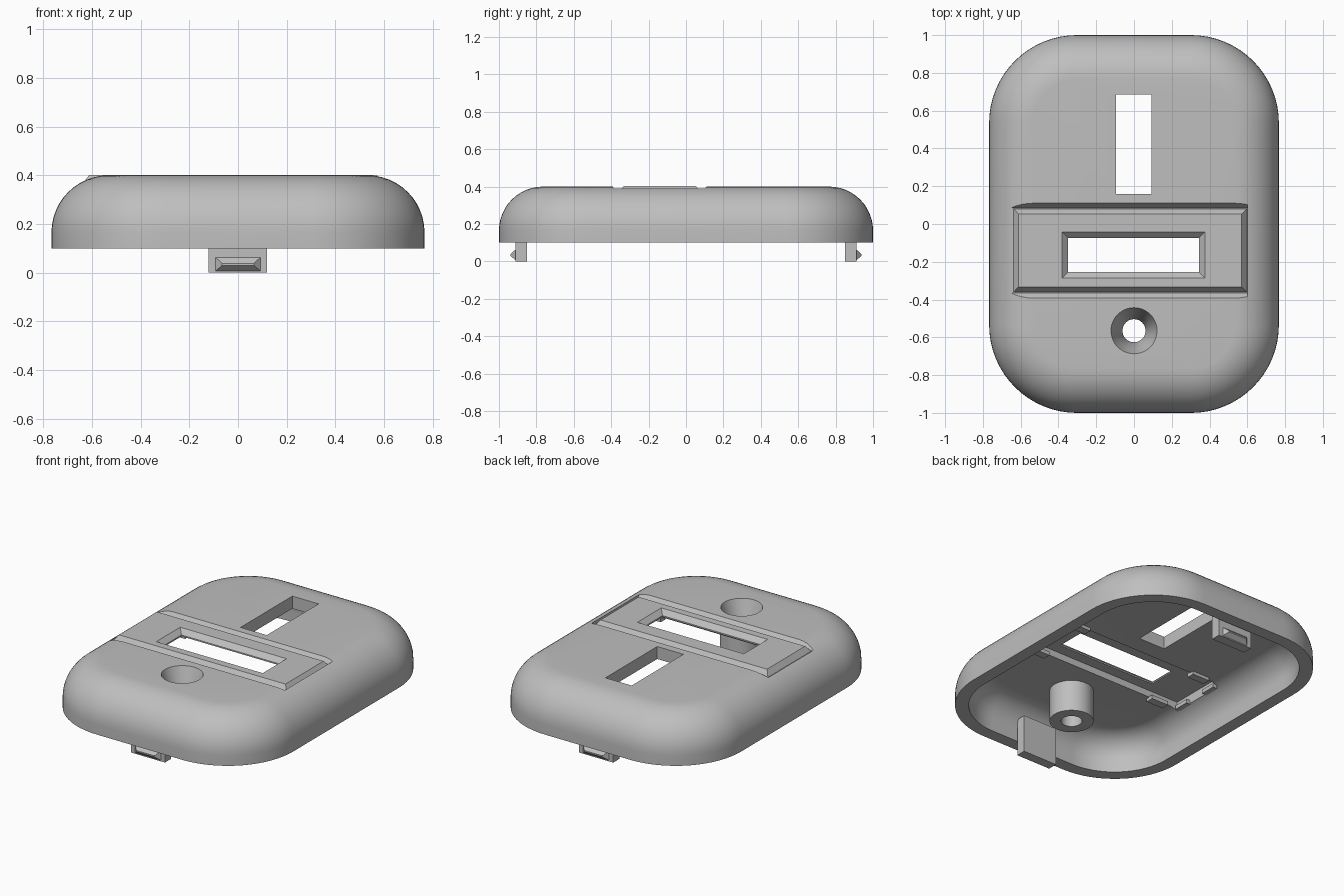
import bpy, bmesh, math

if "Cube" in bpy.data.objects:
    bpy.data.objects.remove(bpy.data.objects["Cube"], do_unlink=True)

# Single matte grey plastic
grey = bpy.data.materials.new("grey_plastic")
COLOUR = (0.52, 0.52, 0.52, 1)
grey.diffuse_color = COLOUR
grey.use_nodes = True
grey.node_tree.nodes["Principled BSDF"].inputs["Base Color"].default_value = COLOUR


def loft(name, loops):
    """Skin a stack of equal-length loops and cap both ends."""
    bm = bmesh.new()
    rings = [[bm.verts.new(p) for p in loop] for loop in loops]
    n = len(rings[0])
    for a, b in zip(rings, rings[1:]):
        for i in range(n):
            j = (i + 1) % n
            bm.faces.new((a[i], a[j], b[j], b[i]))
    bm.faces.new(rings[0])
    bm.faces.new(rings[-1])
    bmesh.ops.recalc_face_normals(bm, faces=bm.faces)
    mesh = bpy.data.meshes.new(name)
    bm.to_mesh(mesh)
    bm.free()
    mesh.materials.append(grey)
    obj = bpy.data.objects.new(name, mesh)
    bpy.context.collection.objects.link(obj)
    return obj


def rect(x0, x1, y0, y1, z):
    return [(x0, y0, z), (x1, y0, z), (x1, y1, z), (x0, y1, z)]


def box(name, x0, x1, y0, y1, z0, z1):
    return loft(name, [rect(x0, x1, y0, y1, z) for z in (z0, z1)])


def circle(r, z, cy, n=48):
    return [(r * math.cos(2 * math.pi * i / n), cy + r * math.sin(2 * math.pi * i / n), z)
            for i in range(n)]


def rounded_rect(inset, z, hx=0.767, hy=1.0, radius=0.465, steps=16):
    """Rounded rectangle outline, moved inwards by inset."""
    pts, r = [], radius - inset
    for k, (sx, sy) in enumerate(((1, 1), (-1, 1), (-1, -1), (1, -1))):
        for i in range(steps + 1):
            a = math.pi / 2 * (k + i / steps)
            pts.append((sx * (hx - radius) + r * math.cos(a),
                        sy * (hy - radius) + r * math.sin(a), z))
    return pts


def activate(obj):
    bpy.ops.object.select_all(action='DESELECT')
    obj.select_set(True)
    bpy.context.view_layer.objects.active = obj


def cut(obj, *cutters):
    activate(obj)
    for c in cutters:
        mod = obj.modifiers.new("cut", 'BOOLEAN')
        mod.operation, mod.object, mod.solver = 'DIFFERENCE', c, 'EXACT'
        bpy.ops.object.modifier_apply(modifier=mod.name)


# Domed hollow shell: inner ceiling, inner wall, rim, outer wall, top
FILLET, WALL, SPRING, STEPS = 0.235, 0.08, 0.165, 12
arc = [math.pi / 2 * i / STEPS for i in range(STEPS + 1)]


def dome(r):
    return [(FILLET - r * math.cos(a), SPRING + r * math.sin(a)) for a in arc]


profile = (dome(FILLET - WALL)[::-1] + [(WALL, 0.1), (0, 0.1)] + dome(FILLET))
shell = loft("shell", [rounded_rect(d, z) for d, z in profile])

# Screw boss and display panel
HOLE_Y = -0.565
boss = loft("screw_boss", [circle(0.128, z, HOLE_Y) for z in (0.12, 0.325)])
panel = loft("display_panel", [rect(-0.64, 0.6, -0.363, 0.083, 0.363),
                               rect(-0.612, 0.57, -0.333, 0.053, 0.402)])

# Cutters: groove around panel, opening under panel, slot, window, screw hole
groove = loft("groove_cutter", [rect(-0.645, 0.6, -0.365, 0.085, 0.367),
                                rect(-0.645, 0.6, -0.393, 0.111, 0.401),
                                rect(-0.645, 0.6, -0.393, 0.111, 0.45)])
recess = box("recess_cutter", -0.6, 0.56, -0.325, 0.045, 0.2, 0.45)
slot = box("slot_cutter", -0.094, 0.092, 0.16, 0.685, 0.2, 0.5)
window = loft("window_cutter", [rect(-0.35, 0.345, -0.255, -0.073, 0.3),
                                rect(-0.35, 0.345, -0.255, -0.073, 0.372),
                                rect(-0.38, 0.375, -0.285, -0.043, 0.402),
                                rect(-0.38, 0.375, -0.285, -0.043, 0.45)])
hole = loft("hole_cutter", [circle(r, z, HOLE_Y) for r, z in
                            ((0.061, 0.05), (0.061, 0.22), (0.122, 0.4), (0.122, 0.46))])
cut(shell, groove, recess, slot, hole)
cut(panel, window)
cut(boss, hole)
for c in (groove, recess, slot, window, hole):
    bpy.data.objects.remove(c, do_unlink=True)

# Snap clips at both ends, each with a tapered catch
for side, s in (("front", -1), ("back", 1)):
    y0, y1 = sorted((s * 0.85, s * 0.912))
    box(side + "_clip", -0.122, 0.12, y0, y1, 0, 0.24)

    def upright(hx, z0, z1, y):
        return [(-hx, y, z0), (hx, y, z0), (hx, y, z1), (-hx, y, z1)]
    loft(side + "_clip_catch", [upright(0.094, 0.005, 0.065, s * 0.91),
                                upright(0.065, 0.03, 0.038, s * 0.938)])

# Small retaining tabs below the panel recess
for i, (x, y) in enumerate(((-0.45, -0.325), (0.45, -0.325), (-0.45, 0.045), (0.45, 0.045))):
    box(f"long_side_tab_{i + 1}", x - 0.06, x + 0.06, y - 0.025, y + 0.025, 0.3, 0.325)
for i, y in enumerate((-0.26, -0.02)):
    box(f"end_tab_{i + 1}", -0.625, -0.575, y - 0.05, y + 0.05, 0.3, 0.325)

# Smooth rounded parts, keep creases sharp
for obj in (shell, boss):
    activate(obj)
    bpy.ops.object.shade_smooth_by_angle(angle=math.radians(30))
